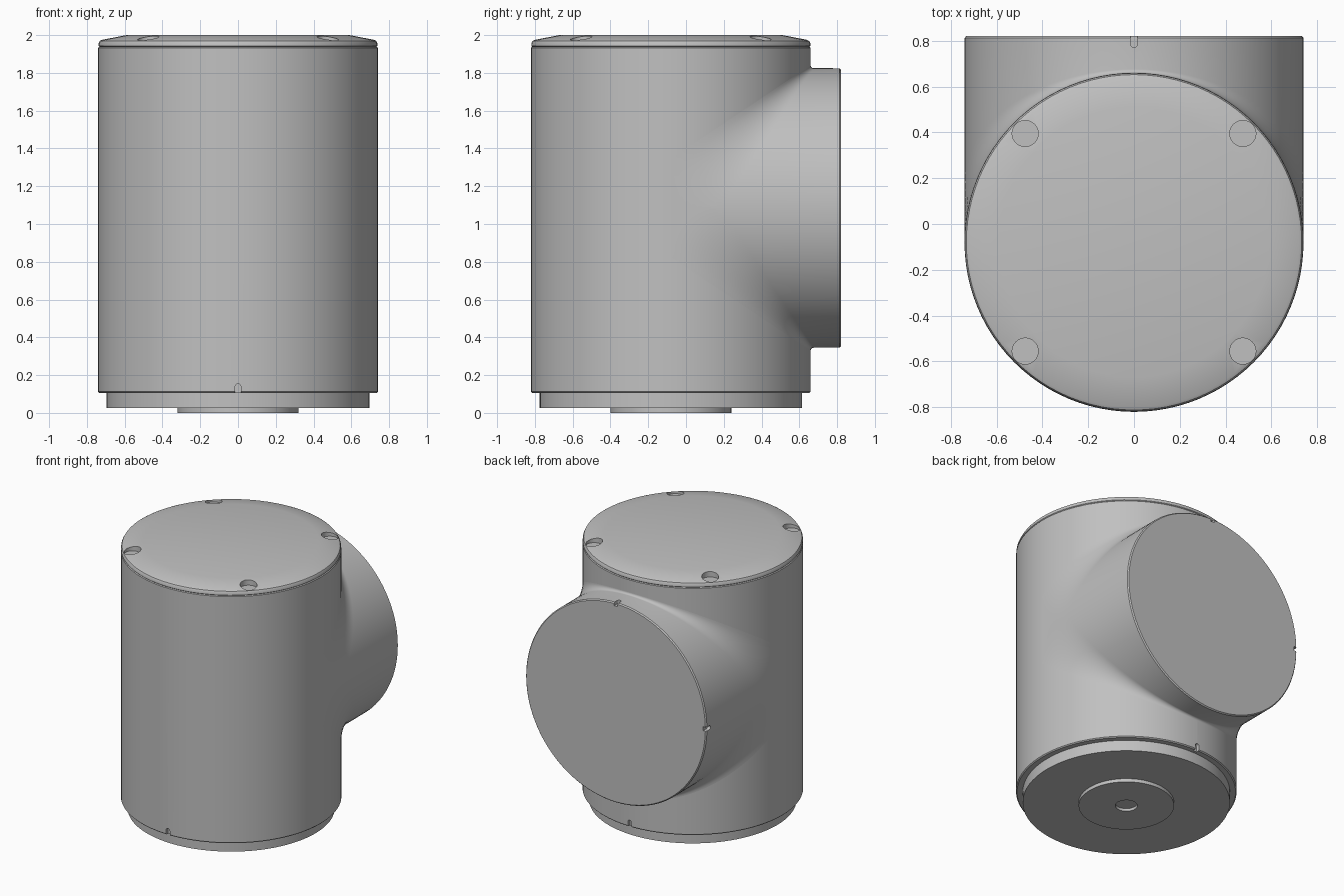
import bpy, bmesh, math
from mathutils import Vector

if "Cube" in bpy.data.objects:
    bpy.data.objects.remove(bpy.data.objects["Cube"])

R = 0.74          # radius of both barrels
CY = -0.08        # y of the upright axis
CZ = 1.085        # z of the side outlet axis
SEG = 96

grey = bpy.data.materials.new("light grey")
grey.diffuse_color = (0.53, 0.53, 0.53, 1)
grey.use_nodes = True
grey.node_tree.nodes["Principled BSDF"].inputs["Base Color"].default_value = grey.diffuse_color


def finish(bm, name):
    bmesh.ops.recalc_face_normals(bm, faces=bm.faces)
    me = bpy.data.meshes.new(name)
    bm.to_mesh(me)
    bm.free()
    ob = bpy.data.objects.new(name, me)
    bpy.context.collection.objects.link(ob)
    me.materials.append(grey)
    return ob


def lathe(name, profile, seg=SEG, cx=0.0, cy=CY):
    """Closed turned part from (radius, z) points, flat at both ends."""
    bm = bmesh.new()
    rings = []
    for r, z in profile:
        rings.append([bm.verts.new((cx + r * math.sin(2 * math.pi * i / seg),
                                    cy + r * math.cos(2 * math.pi * i / seg), z))
                      for i in range(seg)])
    for a, b in zip(rings, rings[1:]):
        for i in range(seg):
            j = (i + 1) % seg
            bm.faces.new((a[i], a[j], b[j], b[i]))
    bm.faces.new(rings[0])
    bm.faces.new(rings[-1])
    return finish(bm, name)


def notch(origin, axis, radial):
    """Round-ended cutter for an alignment notch in a barrel rim."""
    o, ax, ra = Vector(origin), Vector(axis), Vector(radial)
    ta = ax.cross(ra)
    shape = [(-0.02, 0.015)]
    shape += [(0.035 + 0.015 * math.sin(math.pi * k / 8),
               0.015 * math.cos(math.pi * k / 8)) for k in range(9)]
    shape += [(-0.02, -0.015)]
    bm = bmesh.new()
    lo, hi = [[bm.verts.new(o + ax * l + ta * t + ra * d) for l, t in shape]
              for d in (R - 0.025, R + 0.02)]
    bm.faces.new(lo)
    bm.faces.new(hi)
    n = len(shape)
    for i in range(n):
        j = (i + 1) % n
        bm.faces.new((lo[i], lo[j], hi[j], hi[i]))
    return finish(bm, "notch_cutter")


def cut(ob, cutters):
    bpy.context.view_layer.objects.active = ob
    for c in cutters:
        c.hide_render = True
        m = ob.modifiers.new("cut", 'BOOLEAN')
        m.operation, m.solver, m.object = 'DIFFERENCE', 'EXACT', c
        bpy.ops.object.modifier_apply(modifier=m.name)
        bpy.data.objects.remove(c)


# Upright barrel with base flange and bored centring boss
body = lathe("upright_barrel", [
    (0.074, 0.02), (0.074, 0), (0.32, 0), (0.32, 0.025), (0.695, 0.025),
    (0.695, 0.105), (0.733, 0.105), (R, 0.112), (R, 1.933), (0.734, 1.938)])
cut(body, [notch((0, CY, 0.105), (0, 0, 1), (0, s, 0)) for s in (-1, 1)])

# Bevelled top cover with four screw recesses
cover = lathe("top_cover", [
    (0.734, 1.938), (0.739, 1.943), (0.738, 1.958), (0.732, 1.969),
    (0.72, 1.975), (0.59, 2.0)])
cut(cover, [lathe("screw_cutter", [(0.057, 1.955), (0.057, 2.05)], 32,
                  sx * 0.475, CY + sy * 0.475)
            for sx in (-1, 1) for sy in (-1, 1)])

# Side outlet: blend arc (wide at the flanks, tight at the crotch) then barrel
bm = bmesh.new()
cache = {}


def vert(x, u, w):
    key = (round(x, 5), round(u, 5), round(w, 5) + 0.0)
    if key not in cache:
        cache[key] = bm.verts.new((x, CY + u, CZ + w))
    return cache[key]


ARC, HALF, END = 10, SEG // 2, 0.82 - CY


def row(k, s):
    t = math.pi * (k / HALF - 0.5)
    x, a = R * math.sin(t), max(0.0, R * math.cos(t))
    if k in (0, HALF):
        a = 0.0
    r = 0.26 - 0.33 * a
    pts = []
    for j in range(ARC + 1):
        p = math.pi / 2 * j / ARC
        w = a + r - r * math.sin(p)
        pts.append(vert(x, a + r - r * math.cos(p), s * w))
    pts.append(vert(x, END - 0.008, s * a))
    pts.append(vert(x * 0.99, END, s * a * 0.99))
    return pts


up = [row(k, 1) for k in range(HALF + 1)]
dn = [row(k, -1) for k in range(HALF + 1)]
for rows in (up, dn):
    for p, q in zip(rows, rows[1:]):
        for j in range(len(p) - 1):
            bm.faces.new((p[j], q[j], q[j + 1], p[j + 1]))
# flat flanks where both barrels are tangent
for k in (0, HALF):
    bm.faces.new(up[k][:ARC + 1] + dn[k][:ARC][::-1])
# end disc, and hidden closing fan inside the barrel
bm.faces.new([p[-1] for p in up] + [p[-1] for p in dn[1:-1]][::-1])
apex = vert(0, 0, 0)
loop = [p[0] for p in up] + [p[0] for p in dn][::-1]
for i in range(len(loop)):
    bm.faces.new((apex, loop[i], loop[(i + 1) % len(loop)]))
outlet = finish(bm, "side_outlet")
cut(outlet, [notch((0, 0.82, CZ), (0, -1, 0), d) for d in ((0, 0, 1), (-1, 0, 0))])

# Smooth shading with crisp edges
for ob in (body, cover, outlet):
    bpy.ops.object.select_all(action='DESELECT')
    ob.select_set(True)
    bpy.context.view_layer.objects.active = ob
    bpy.ops.object.shade_smooth_by_angle(angle=math.radians(30))
